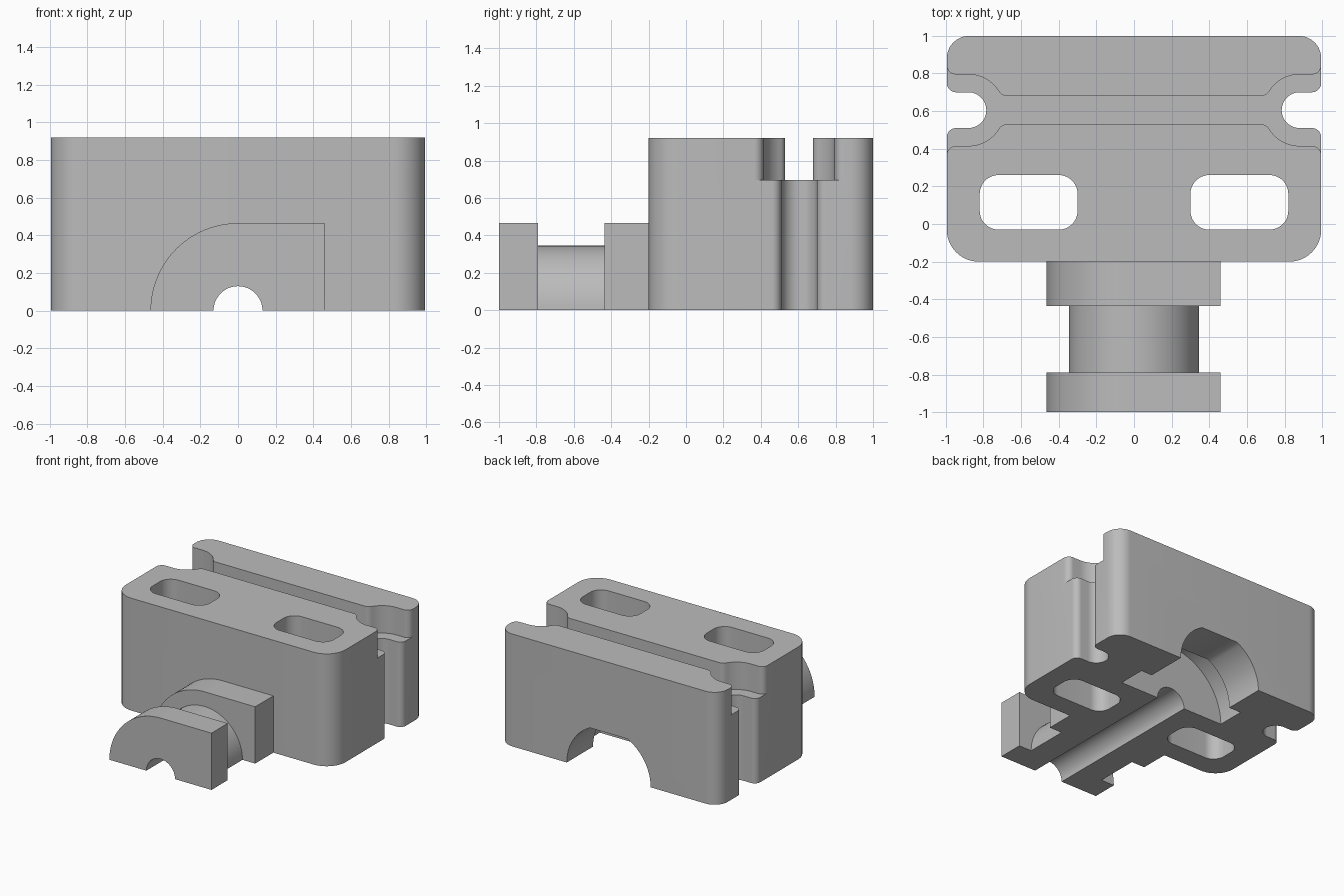
import bpy, bmesh
from math import sin, cos, radians

if "Cube" in bpy.data.objects:
    bpy.data.objects.remove(bpy.data.objects["Cube"])

grey = bpy.data.materials.new("plain_grey")
grey.use_nodes = True
colour = (0.5, 0.5, 0.5, 1)
grey.diffuse_color = colour
grey.node_tree.nodes["Principled BSDF"].inputs["Base Color"].default_value = colour


def arc(cx, cy, r, start, end, n=12):
    angles = [radians(start + (end - start) * i / n) for i in range(n + 1)]
    return [(cx + r * cos(a), cy + r * sin(a)) for a in angles]


def rounded_rect(x0, x1, y0, y1, r_front, r_back):
    return (arc(x0 + r_front, y0 + r_front, r_front, 180, 270)
            + arc(x1 - r_front, y0 + r_front, r_front, 270, 360)
            + arc(x1 - r_back, y1 - r_back, r_back, 0, 90)
            + arc(x0 + r_back, y1 - r_back, r_back, 90, 180))


def prism(name, points, low, high, along="z"):
    """Extrude a closed profile along z (x, y points) or y (x, z points)."""
    bm = bmesh.new()
    place = (lambda p: (p[0], p[1], low)) if along == "z" else (lambda p: (p[0], low, p[1]))
    face = bm.faces.new([bm.verts.new(place(p)) for p in points])
    bmesh.ops.remove_doubles(bm, verts=bm.verts[:], dist=0.0005)
    new = bmesh.ops.extrude_face_region(bm, geom=bm.faces[:])["geom"]
    depth = high - low
    bmesh.ops.translate(bm, vec=(0, 0, depth) if along == "z" else (0, depth, 0),
                        verts=[v for v in new if isinstance(v, bmesh.types.BMVert)])
    bmesh.ops.recalc_face_normals(bm, faces=bm.faces[:])
    mesh = bpy.data.meshes.new(name)
    bm.to_mesh(mesh)
    bm.free()
    obj = bpy.data.objects.new(name, mesh)
    mesh.materials.append(grey)
    bpy.context.collection.objects.link(obj)
    return obj


def activate(obj):
    bpy.ops.object.select_all(action="DESELECT")
    obj.select_set(True)
    bpy.context.view_layer.objects.active = obj


def cut(obj, cutter):
    activate(obj)
    mod = obj.modifiers.new("cut", "BOOLEAN")
    mod.operation, mod.solver, mod.object = "DIFFERENCE", "EXACT", cutter
    bpy.ops.object.modifier_apply(modifier=mod.name)
    bpy.data.objects.remove(cutter)


def key_profile(r, side, floor=0.0):
    """Rounded on the right, square on the left."""
    return [(-r, floor)] + arc(0, 0, r, 180, 90, 24) + [(side, r), (side, floor)]


# Main block
HALF, MID, BORE = 0.995, 0.605, 0.13
body = prism("body", rounded_rect(-HALF, HALF, -0.2, 1, 0.17, 0.12), 0, 0.92)

# Two through slots
for s in (-1, 1):
    a, b = sorted((s * 0.3, s * 0.82))
    cut(body, prism("slot_cutter", rounded_rect(a, b, -0.03, 0.26, 0.1, 0.1), -0.1, 1.1))

# Full-height side notches with rounded mouths
quarter = arc(0.88, 0, 0.095, 180, 90) + arc(0.945, 0.145, 0.05, -90, 0) + [(1.1, 0.145)]
loop = quarter + [(x, -y) for x, y in reversed(quarter)]
for s in (-1, 1):
    cut(body, prism("notch_cutter", [(s * x, MID + y) for x, y in loop], -0.1, 1.1))

# Upper groove, flared at both ends
quarter = (arc(0.675, 0.125, 0.05, -90, -31.4, 6) + arc(0.88, 0, 0.19, 148.6, 90)
           + arc(0.945, 0.24, 0.05, -90, 0) + [(1.1, 0.24)])
half = quarter + [(x, -y) for x, y in reversed(quarter)]
loop = half + [(-x, -y) for x, y in half]
cut(body, prism("groove_cutter", [(x, MID + y) for x, y in loop], 0.695, 1.1))

# Rear socket: flat-topped throat, keyed chamber and bore
throat = [(0.38, -0.1)] + arc(0, 0, 0.38, 0, 63.5) + arc(0, 0, 0.38, 116.5, 180) + [(-0.38, -0.1)]
cut(body, prism("throat_cutter", throat, 0.6, 1.1, "y"))
cut(body, prism("chamber_cutter", key_profile(0.49, 0.48, -0.1), 0.43, 0.66, "y"))
bore = [(BORE, -0.1)] + arc(0, 0, BORE, 0, 180, 24) + [(-BORE, -0.1)]
cut(body, prism("bore_cutter", bore, -0.3, 0.5, "y"))

# Front coupling: two keyed flanges and a half-round neck
inner = arc(0, 0, BORE, 0, 180, 24)
flange = key_profile(0.465, 0.46) + inner
neck = arc(0, 0, 0.345, 180, 0, 36) + inner
parts = [body,
         prism("front_flange", flange, -1, -0.79, "y"),
         prism("coupling_neck", neck, -0.79, -0.435, "y"),
         prism("rear_flange", flange, -0.435, -0.2, "y")]

for part in parts:
    activate(part)
    bpy.ops.object.shade_smooth_by_angle(angle=radians(30))
